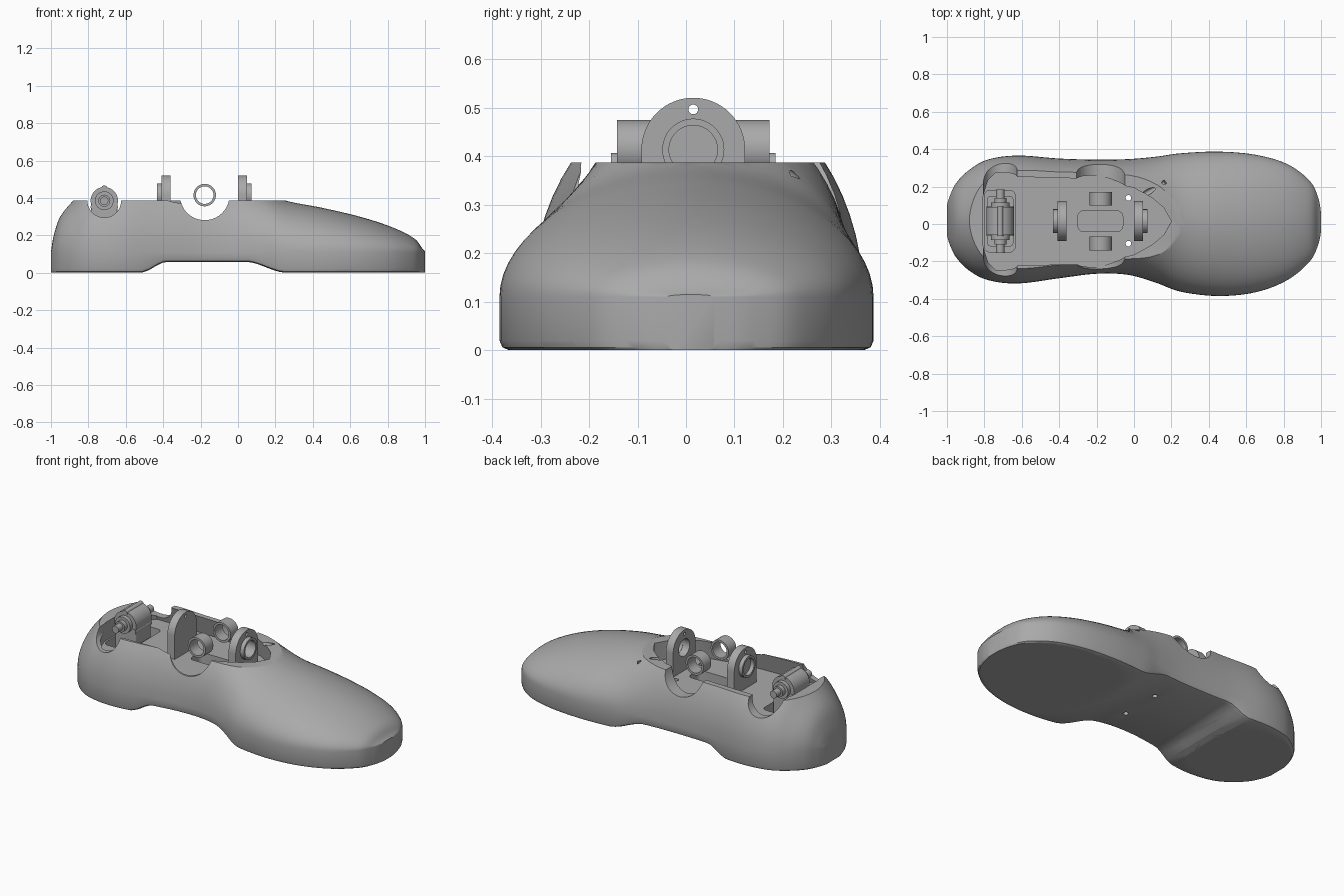
import bpy, bmesh
from math import sin, cos, pi, hypot
from mathutils import Matrix, Vector

if "Cube" in bpy.data.objects:
    bpy.data.objects.remove(bpy.data.objects["Cube"])

grey = bpy.data.materials.new("plain grey")
grey.use_nodes = True
grey.diffuse_color = (0.4, 0.4, 0.4, 1)
grey.node_tree.nodes["Principled BSDF"].inputs["Base Color"].default_value = grey.diffuse_color


def finish(name, bm, matrix=None):
    bmesh.ops.remove_doubles(bm, verts=bm.verts, dist=1e-5)
    if matrix:
        bm.transform(matrix)
    bmesh.ops.recalc_face_normals(bm, faces=bm.faces)
    mesh = bpy.data.meshes.new(name)
    bm.to_mesh(mesh)
    bm.free()
    mesh.materials.append(grey)
    obj = bpy.data.objects.new(name, mesh)
    bpy.context.collection.objects.link(obj)
    return obj


def smooth(obj):
    bpy.ops.object.select_all(action='DESELECT')
    obj.select_set(True)
    bpy.context.view_layer.objects.active = obj
    bpy.ops.object.shade_smooth_by_angle(angle=0.5)
    return obj


def skin(bm, loops, wrap=False):
    """Join equal closed loops of points; cap the ends unless wrapped."""
    rows = [[bm.verts.new(p) for p in loop] for loop in loops]
    n = len(rows[0])
    pairs = list(zip(rows, rows[1:])) + ([(rows[-1], rows[0])] if wrap else [])
    for a, b in pairs:
        for i in range(n):
            j = (i + 1) % n
            bm.faces.new((a[i], a[j], b[j], b[i]))
    if not wrap:
        bm.faces.new(rows[0])
        bm.faces.new(rows[-1])


def prism(name, points, low, high, taper=1, matrix=None, mid=0):
    bm = bmesh.new()
    skin(bm, [[(x, mid + (y - mid) * k, z) for x, y in points]
              for z, k in ((low, taper), (high, 1))])
    return finish(name, bm, matrix)


def lathe(name, profiles, centre, axis, sides=48):
    """Revolve closed (radius, height) profiles about an axis."""
    bm = bmesh.new()
    for profile in profiles:
        skin(bm, [[(r * cos(2 * pi * i / sides), r * sin(2 * pi * i / sides), t)
                   for r, t in profile] for i in range(sides)], wrap=True)
    bmesh.ops.remove_doubles(bm, verts=bm.verts, dist=1e-5)
    bmesh.ops.dissolve_degenerate(bm, edges=bm.edges, dist=1e-6)
    turn = Vector(axis).to_track_quat('Z', 'Y').to_matrix().to_4x4()
    return finish(name, bm, Matrix.Translation(centre) @ turn)


def tube(name, inner, outer, start, end, centre, axis, sides=48):
    return lathe(name, [[(inner, start), (outer, start), (outer, end), (inner, end)]],
                 centre, axis, sides)


def rod(name, radius, start, end, centre, axis, sides=32):
    bm = bmesh.new()
    skin(bm, [[(radius * cos(2 * pi * i / sides), radius * sin(2 * pi * i / sides), t)
               for i in range(sides)] for t in (start, end)])
    turn = Vector(axis).to_track_quat('Z', 'Y').to_matrix().to_4x4()
    return finish(name, bm, Matrix.Translation(centre) @ turn)


def rounded(x0, x1, y0, y1, r):
    corners = ((x1 - r, y1 - r), (x0 + r, y1 - r), (x0 + r, y0 + r), (x1 - r, y0 + r))
    return [(x + r * cos((q + s / 6) * pi / 2), y + r * sin((q + s / 6) * pi / 2))
            for q, (x, y) in enumerate(corners) for s in range(7)]


def cut(obj, *cutters):
    for cutter in cutters:
        cutter.hide_render = True
        mod = obj.modifiers.new("cut", 'BOOLEAN')
        mod.operation, mod.solver, mod.object = 'DIFFERENCE', 'EXACT', cutter
        bpy.context.view_layer.objects.active = obj
        bpy.ops.object.modifier_apply(modifier=mod.name)
        bpy.data.objects.remove(cutter)


X, Y, Z = (1, 0, 0), (0, 1, 0), (0, 0, 1)
RIM, FLOOR, MID = 0.387, 0.275, 0.015

# Foot shell: x, right edge, left edge, crown height
stations = [Vector(s) for s in (
    (-1, -.06, .1, .11), (-.985, -.11, .15, .2), (-.95, -.18, .22, .3),
    (-.88, -.25, .29, .387), (-.78, -.3, .345, .49), (-.62, -.318, .366, .55),
    (-.4, -.29, .35, .56), (-.2, -.266, .344, .555), (-.03, -.272, .347, .52),
    (.12, -.315, .36, .45), (.25, -.362, .378, .387), (.45, -.385, .387, .347),
    (.65, -.365, .37, .3), (.82, -.3, .32, .245), (.94, -.2, .23, .185),
    (.985, -.11, .14, .13), (1, -.04, .06, .115))]


def spline(rows, steps):
    ends = [rows[0]] + rows + [rows[-1]]
    for a, b, c, d in zip(ends, ends[1:], ends[2:], ends[3:]):
        for i in range(steps):
            t = i / steps
            yield b + (c - a) * t / 2 + (a * 2 - b * 5 + c * 4 - d) * t * t / 2 \
                + (b * 3 - a - c * 3 + d) * t ** 3 / 2
    yield rows[-1]


def arch(x):
    t = min((x + .52) / .14, (.26 - x) / .22)
    t = max(0, min(1, t))
    return .058 * t * t * (3 - 2 * t)


def section(s):
    x, right, left, crown = s
    mid, half, base = (left + right) / 2, (left - right) / 2, arch(x)
    wall = min(.11, crown - .005)
    f = min(.02, half * .3)
    side = [(half - f, base), (half - f * .3, base + f * .3), (half, base + f)]
    dome = [(half * cos(a) ** 1.06 if a < pi / 2 else 0, wall + (crown - wall) * sin(a))
            for a in (i * pi / 32 for i in range(17))]
    edge = side + dome
    return ([(x, mid + y, z) for y, z in edge]
            + [(x, mid - y, z) for y, z in reversed(edge[:-1])])


bm = bmesh.new()
skin(bm, [section(s) for s in spline(stations, 6)])
shell = finish("foot_shell", bm)

# Flat rim, hollow ankle and side notches
half_outline = [(.2, 0), (.16, .07), (.1, .12), (0, .175), (-.2, .215), (-.35, .225),
                (-.62, .232), (-.74, .232), (-.78, .2), (-.81, .12)]
outline = [(x, MID + y) for x, y in half_outline] \
    + [(x, MID - y) for x, y in reversed(half_outline[1:])]
cut(shell,
    prism("rim_cutter", rounded(-2, 2, -1, 1, .1), RIM, 1),
    prism("hollow_cutter", outline, FLOOR, RIM + .02, 1.15, mid=MID),
    rod("heel_notch_cutter", .09, -1, 1, (-.715, 0, .385), Y, 48),
    rod("ankle_notch_cutter", .132, -1, 1, (-.178, 0, .413), Y, 64),
    prism("heel_pocket_cutter", rounded(-.8, -.635, -.15, .18, .03), .15, .4),
    prism("floor_pocket_cutter", rounded(-.3, -.06, -.04, .07, .03), .2, .4))

# Lace slots beside the front of the opening
for side in (-1, 1):
    cut(shell, rod("slot_cutter", .015, -.08, .07, (.11, MID + side * .175, .372),
                   (.115, side * .065, -.045)))

# Screw holes through the floor with wide recesses underneath
for x in (-.455, -.03):
    for y in (-.105, .14):
        cut(shell, rod("screw_cutter", .015, -.1, .4, (x, y, 0), Z),
            rod("recess_cutter", .028, -.1, .12, (x, y, 0), Z))

# Concentric tread grooves under toe and heel
for x, y, count in ((.6, 0, 11), (-.73, .02, 8)):
    grooves = [[(r, -.01), (r + .014, -.01), (r + .014, .012), (r, .012)]
               for r in (.03 + i * .034 for i in range(count))]
    cut(shell, lathe("tread_cutter", grooves, (x, y, 0), Z, 64))
smooth(shell)

# Upright bearing plates, front and rear
to_x = Matrix(((0, 0, 1, 0), (1, 0, 0, 0), (0, 1, 0, 0), (0, 0, 0, 1)))
plate_outline = [(MID - .107, FLOOR - .01), (MID + .107, FLOOR - .01)] \
    + [(MID + .107 * cos(i * pi / 32), .414 + .107 * sin(i * pi / 32)) for i in range(33)]
for label, x, out in (("rear", -.385, -1), ("front", .025, 1)):
    plate = prism(label + "_bearing_plate", plate_outline, x - .024, x + .024, 1, to_x)
    cut(plate, rod("bore_cutter", .052, -.1, .1, (x, MID, .414), X, 48),
        rod("pin_cutter", .01, -.1, .1, (x, MID, .497), X))
    smooth(plate)
    smooth(tube(label + "_bearing_ring", .05, .064, .02, .048, (x, MID, .414), (out, 0, 0)))

# Side bearing sleeves
for label, y in (("right", -.105), ("left", .135)):
    smooth(tube(label + "_sleeve", .047, .06, -.037, .037, (-.178, y, .415), Y))

# Heel pivot: drum, hubs, shaft, bolt ears and mounting block
pivot = (-.715, MID, .385)
smooth(rod("pivot_drum", .073, -.075, .075, pivot, Y, 48))
smooth(rod("pivot_hub", .05, -.1, .1, pivot, Y))
smooth(rod("pivot_collar", .032, -.125, .125, pivot, Y))
smooth(rod("pivot_shaft", .022, -.17, .17, pivot, Y))
for i in range(3):
    a = pi / 2 + i * 2 * pi / 3
    smooth(rod("pivot_ear", .016, -.078, .078,
               (pivot[0] + .066 * cos(a), MID, pivot[2] + .066 * sin(a)), Y, 20))
prism("pivot_block", rounded(-.785, -.645, -.06, .09, .01), .14, .385)
prism("pivot_foot", rounded(-.785, -.645, -.12, .15, .02), .14, .2)
